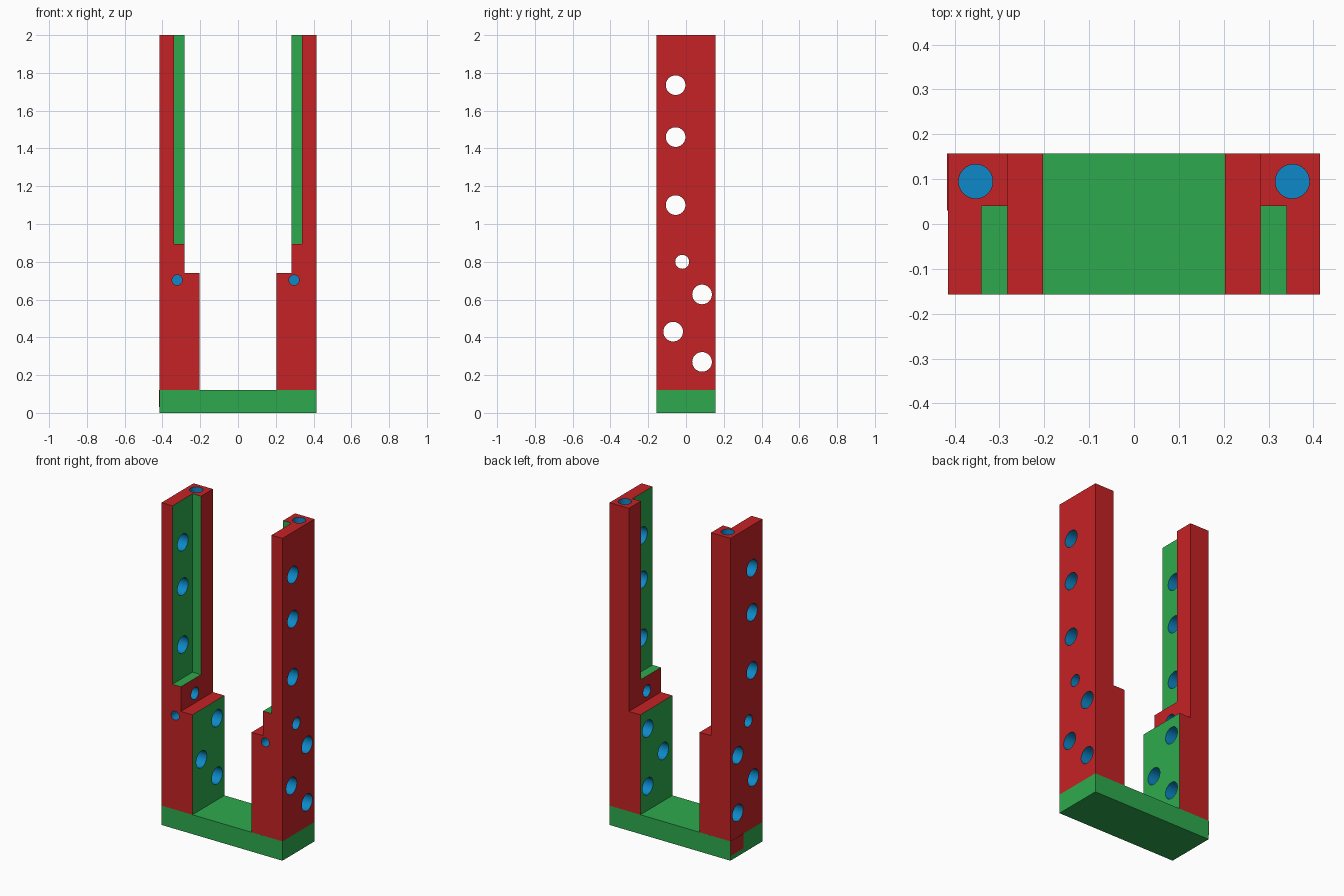
import bpy, bmesh, math
from mathutils import Matrix, Vector

if "Cube" in bpy.data.objects:
    bpy.data.objects.remove(bpy.data.objects["Cube"])

RED, GREEN, BLUE = 0, 1, 2
mats = []
for name, col in (("red", (0.56, 0.016, 0.018)),
                  ("green", (0.027, 0.40, 0.075)),
                  ("blue", (0.004, 0.25, 0.58))):
    m = bpy.data.materials.new(name)
    m.diffuse_color = (*col, 1)
    m.use_nodes = True
    m.node_tree.nodes["Principled BSDF"].inputs["Base Color"].default_value = m.diffuse_color
    mats.append(m)


def make(name, bm, index):
    """Turn a bmesh into an object sharing the three colour slots."""
    bmesh.ops.recalc_face_normals(bm, faces=bm.faces)
    for f in bm.faces:
        f.material_index = index
    me = bpy.data.meshes.new(name)
    bm.to_mesh(me)
    bm.free()
    for m in mats:
        me.materials.append(m)
    ob = bpy.data.objects.new(name, me)
    bpy.context.collection.objects.link(ob)
    return ob


def box(name, lo, hi, index):
    bm = bmesh.new()
    lo, hi = Vector(lo), Vector(hi)
    bmesh.ops.create_cube(bm, size=1, matrix=Matrix.Translation((lo + hi) / 2)
                          @ Matrix.Diagonal((*(hi - lo), 1)))
    return make(name, bm, index)


def rod(name, a, b, r):
    """Cylinder between two points, used to drill a hole."""
    a, b = Vector(a), Vector(b)
    bm = bmesh.new()
    rot = (b - a).to_track_quat('Z', 'Y').to_matrix().to_4x4()
    bmesh.ops.create_cone(bm, cap_ends=True, segments=40, radius1=r, radius2=r,
                          depth=(b - a).length,
                          matrix=Matrix.Translation((a + b) / 2) @ rot)
    return make(name, bm, BLUE)


def cut(ob, cutters):
    for c in cutters:
        md = ob.modifiers.new("cut", 'BOOLEAN')
        md.operation, md.solver, md.object = 'DIFFERENCE', 'EXACT', c
    dg = bpy.context.evaluated_depsgraph_get()
    me = bpy.data.meshes.new_from_object(ob.evaluated_get(dg))
    ob.modifiers.clear()
    ob.data = me
    for c in cutters:
        bpy.data.objects.remove(c)


W, D, BASE, TOP = 0.415, 0.157, 0.12, 2.0
INNER, STEP, WALL = 0.203, 0.282, 0.34
SHELF, FLOOR, NOTCH_Y = 0.74, 0.893, 0.04
# (y, z, radius) of the sideways holes
SIDE_HOLES = [(-0.055, 1.735, 0.052), (-0.055, 1.46, 0.052), (-0.055, 1.10, 0.052),
              (-0.02, 0.80, 0.037), (0.085, 0.627, 0.052), (-0.068, 0.43, 0.052),
              (0.085, 0.27, 0.052)]


def column(name, s, front_x):
    # stepped outline extruded front to back
    outline = [(W, BASE), (INNER, BASE), (INNER, SHELF), (STEP, SHELF), (STEP, TOP), (W, TOP)]
    bm = bmesh.new()
    face = bm.faces.new([bm.verts.new((s * x, -D, z)) for x, z in outline])
    ext = bmesh.ops.extrude_face_region(bm, geom=[face])
    bmesh.ops.translate(bm, vec=(0, 2 * D, 0),
                        verts=[v for v in ext["geom"] if isinstance(v, bmesh.types.BMVert)])
    ob = make(name, bm, RED)
    # green inner face of the lower block
    for p in ob.data.polygons:
        if p.normal.x * s < -0.9 and p.center.z < SHELF:
            p.material_index = GREEN
    xs = sorted((s * (STEP - 0.1), s * WALL))
    cutters = [box("notch_cutter", (xs[0], -D - 0.1, FLOOR), (xs[1], NOTCH_Y, TOP + 0.1), GREEN)]
    cutters += [rod("side_cutter", (s * 0.1, y, z), (s * 0.6, y, z), r) for y, z, r in SIDE_HOLES]
    cutters.append(rod("top_cutter", (s * 0.353, 0.095, 1.7), (s * 0.353, 0.095, 2.1), 0.038))
    cutters.append(rod("front_cutter", (front_x, -0.3, 0.703), (front_x, 0.0, 0.703), 0.027))
    cut(ob, cutters)
    bpy.ops.object.select_all(action='DESELECT')
    ob.select_set(True)
    bpy.context.view_layer.objects.active = ob
    bpy.ops.object.shade_smooth_by_angle(angle=math.radians(30))


box("base_plate", (-W, -D, 0), (W, D, BASE), GREEN)
column("left_column", -1, -0.322)
column("right_column", 1, 0.297)
# small red patch on the rear left corner of the base
box("corner_patch", (-W - 0.002, 0.03, 0.03), (-W + 0.002, D, BASE), RED)
